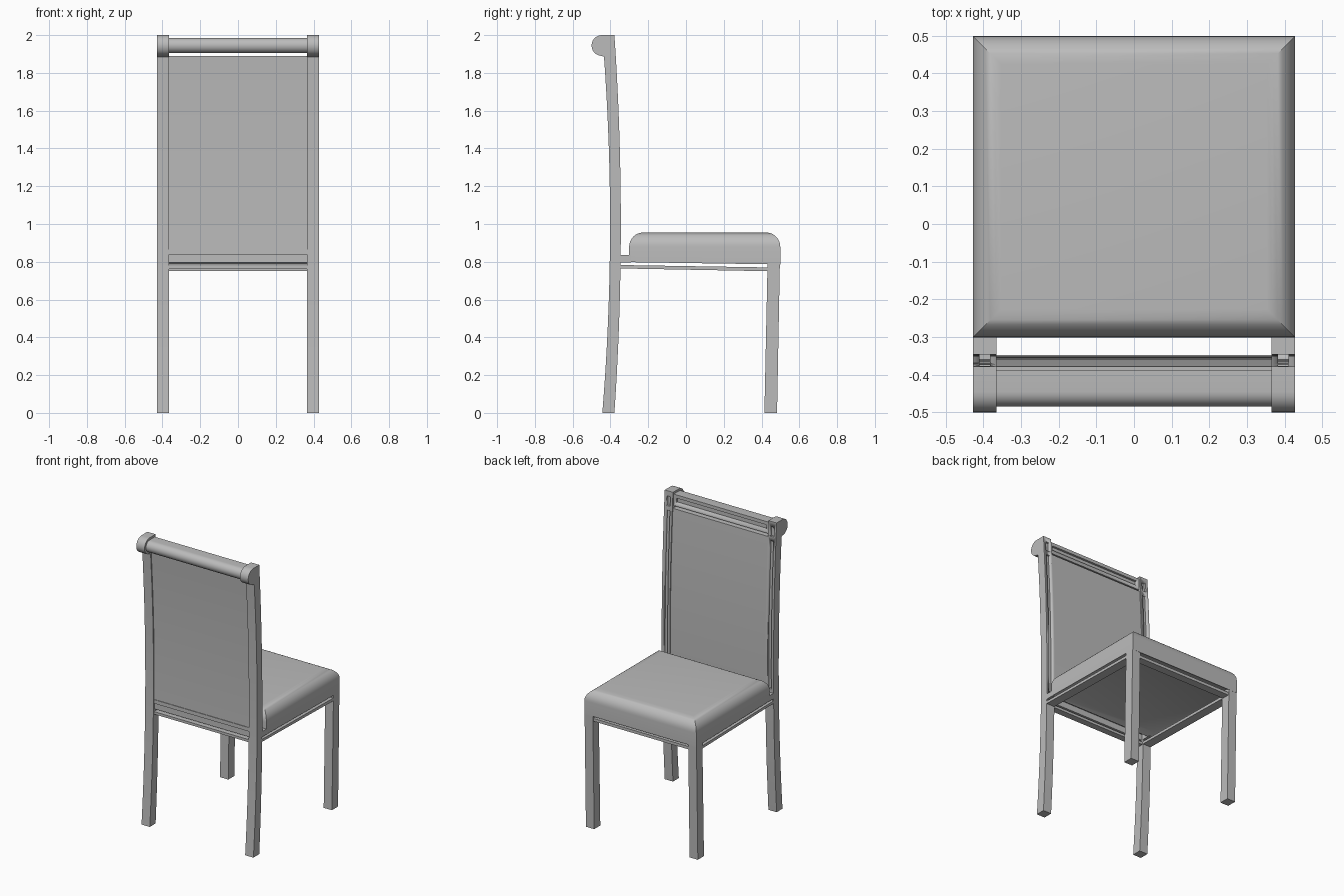
import bpy, bmesh, math
from mathutils import Matrix

cube = bpy.data.objects.get("Cube")
if cube:
    bpy.data.objects.remove(cube, do_unlink=True)

grey = bpy.data.materials.new("plain_grey")
grey.use_nodes = True
grey.diffuse_color = (0.5, 0.5, 0.5, 1)
grey.node_tree.nodes["Principled BSDF"].inputs["Base Color"].default_value = (0.5, 0.5, 0.5, 1)

INNER, OUTER = 0.365, 0.428      # leg and post faces across the width


def finish(name, bm, smooth=True):
    bmesh.ops.recalc_face_normals(bm, faces=bm.faces)
    mesh = bpy.data.meshes.new(name)
    bm.to_mesh(mesh)
    bm.free()
    mesh.materials.append(grey)
    obj = bpy.data.objects.new(name, mesh)
    bpy.context.collection.objects.link(obj)
    if smooth:
        bpy.ops.object.select_all(action='DESELECT')
        obj.select_set(True)
        bpy.context.view_layer.objects.active = obj
        bpy.ops.object.shade_smooth_by_angle(angle=math.radians(30))
    return obj


def prism(name, outline, x0, x1):
    """Extrude a (y, z) outline across x."""
    bm = bmesh.new()
    face = bm.faces.new([bm.verts.new((x0, y, z)) for y, z in outline])
    new = bmesh.ops.extrude_face_region(bm, geom=[face])["geom"]
    verts = [v for v in new if isinstance(v, bmesh.types.BMVert)]
    bmesh.ops.translate(bm, verts=verts, vec=(x1 - x0, 0, 0))
    return finish(name, bm)


def box(name, x0, x1, y0, y1, z0, z1):
    return prism(name, [(y0, z0), (y1, z0), (y1, z1), (y0, z1)], x0, x1)


def steps(a, b, n):
    return [a + (b - a) * i / n for i in range(n + 1)]


# Bowed faces of the backrest
def near(z):
    return -0.345 - 0.034 * (1 - z) ** 2


def far(z):
    return -0.402 - 0.041 * (1 - z) ** 2


def arc(cy, cz, r, n):
    return [(cy - r * math.sin(a), cz + r * math.cos(a)) for a in steps(0, math.pi, n)]


def bowed(z0, z1, front_in, back_in, n=14):
    zs = steps(z0, z1, n)
    return ([(near(z) - front_in, z) for z in zs]
            + [(far(z) + back_in, z) for z in reversed(zs)])


def cut(obj, cutter):
    cutter.hide_render = True
    cutter.hide_viewport = False
    mod = obj.modifiers.new("slot", 'BOOLEAN')
    mod.operation = 'DIFFERENCE'
    mod.solver = 'EXACT'
    mod.object = cutter
    bpy.ops.object.select_all(action='DESELECT')
    obj.select_set(True)
    bpy.context.view_layer.objects.active = obj
    bpy.ops.object.modifier_apply(modifier=mod.name)
    bpy.data.objects.remove(cutter, do_unlink=True)


def slot_outline(z0, z1):
    zs = steps(z0, z1, 12)
    return [(near(z) - 0.014, z) for z in zs] + [(-0.3, z1), (-0.3, z0)]


# Posts with scroll tops and sunk slots, front legs and side rails
post_outline = ([(near(z), z) for z in steps(0, 2, 22)]
                + arc(-0.445, 1.945, 0.055, 14)
                + [(far(z), z) for z in steps(1.885, 0, 20)])
for side, s in (("left", 1), ("right", -1)):
    a, b = sorted((s * INNER, s * OUTER))
    mid = (a + b) / 2
    post = prism(side + "_back_post", post_outline, a, b)
    for z0, z1 in ((0.86, 1.87), (1.9, 1.965)):
        cut(post, prism("slot_cutter", slot_outline(z0, z1), mid - 0.014, mid + 0.014))
    prism(side + "_front_leg",
          [(0.415, 0), (0.482, 0), (0.497, 0.8), (0.432, 0.8)], a, b)
    prism(side + "_seat_bracket",
          [(-0.36, 0.797), (-0.29, 0.797), (-0.29, 0.835), (-0.36, 0.835)], a, b)
    prism(side + "_stretcher",
          [(-0.36, 0.765), (0.44, 0.75), (0.44, 0.77), (-0.36, 0.783)], a, b)

# Cross stretchers below the seat
box("front_stretcher", -INNER, INNER, 0.437, 0.492, 0.75, 0.77)
box("back_stretcher", -INNER, INNER, -0.398, -0.352, 0.763, 0.781)

# Back panel and its lower rails
prism("back_panel", bowed(0.862, 1.89, 0.006, 0.008), -INNER, INNER)
prism("panel_rail", bowed(0.838, 0.864, 0.002, 0.004, 2), -INNER, INNER)
prism("lower_back_rail", bowed(0.797, 0.838, 0.012, 0.012, 2), -INNER, INNER)

# Rolled top rail with a sunk slot along its flat face
roll = prism("top_roll",
             [(-0.387, 1.905), (-0.387, 1.985)] + arc(-0.445, 1.945, 0.04, 14),
             -INNER, INNER)
cut(roll, box("slot_cutter", -0.345, 0.345, -0.402, -0.3, 1.93, 1.962))

# Seat block with rounded cushion top and sunk underside
bm = bmesh.new()
bmesh.ops.create_cube(bm, size=1, matrix=Matrix.Translation((0, 0.099, 0.875))
                      @ Matrix.Diagonal((2 * OUTER, 0.8, 0.16, 1)))
for v in bm.verts:
    if v.co.z < 0.9:
        v.co.z = 0.798 if v.co.y < 0 else 0.786
base = min(bm.faces, key=lambda f: f.calc_center_median().z)
bmesh.ops.inset_region(bm, faces=[base], thickness=0.063)
bmesh.ops.translate(bm, verts=base.verts, vec=(0, 0, 0.02))
rim = [e for e in bm.edges if all(v.co.z > 0.94 for v in e.verts)]
bmesh.ops.bevel(bm, geom=rim, offset=0.075, offset_type='OFFSET',
                segments=8, profile=0.5, affect='EDGES')
finish("seat", bm)
